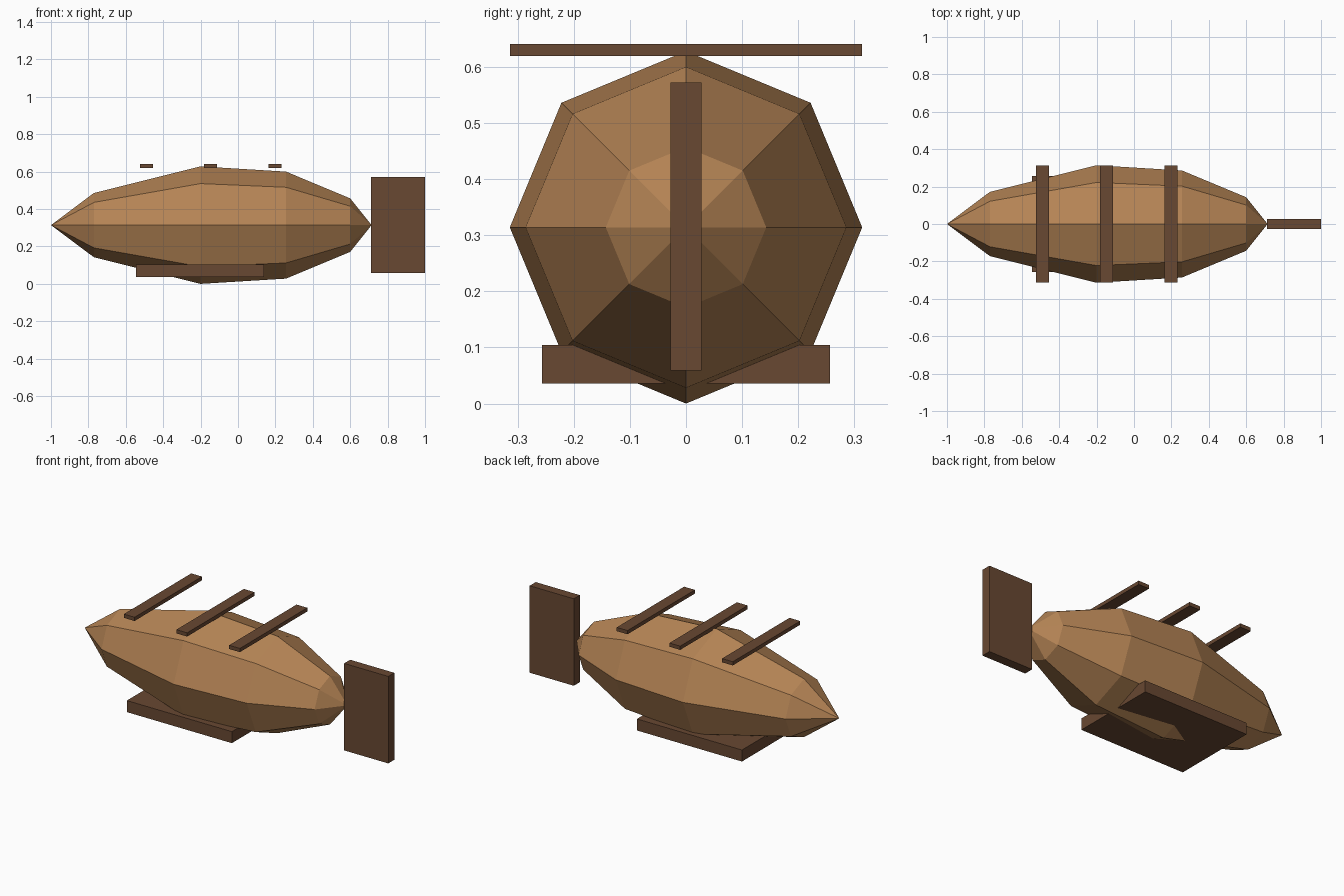
import bpy, bmesh
from math import sin, cos, pi

if "Cube" in bpy.data.objects:
    bpy.data.objects.remove(bpy.data.objects["Cube"])


def material(name, color):
    m = bpy.data.materials.new(name)
    m.diffuse_color = (*color, 1)
    m.use_nodes = True
    m.node_tree.nodes["Principled BSDF"].inputs["Base Color"].default_value = m.diffuse_color
    return m


tan = material("tan_wood", (0.46, 0.23, 0.09))
dark = material("dark_wood", (0.14, 0.065, 0.032))


def add_object(name, bm, mat):
    bmesh.ops.recalc_face_normals(bm, faces=bm.faces)
    mesh = bpy.data.meshes.new(name)
    bm.to_mesh(mesh)
    bm.free()
    mesh.materials.append(mat)
    obj = bpy.data.objects.new(name, mesh)
    bpy.context.collection.objects.link(obj)
    return obj


def box(name, lo, hi, mat):
    bm = bmesh.new()
    bmesh.ops.create_cube(bm, size=1)
    for v in bm.verts:
        v.co = [(a + b) / 2 + c * (b - a) for a, b, c in zip(lo, hi, v.co)]
    return add_object(name, bm, mat)


def spindle(name, nose, rings, tail, z, sides, mat):
    """Faceted body along x: pointed ends joined by rings of (x, radius)."""
    bm = bmesh.new()
    loops = [[bm.verts.new((x, r * cos(2 * pi * i / sides), z + r * sin(2 * pi * i / sides)))
              for i in range(sides)] for x, r in rings]
    tips = [bm.verts.new((x, 0, z)) for x in (nose, tail)]
    for i in range(sides):
        j = (i + 1) % sides
        for a, b in zip(loops, loops[1:]):
            bm.faces.new((a[i], a[j], b[j], b[i]))
        bm.faces.new((tips[0], loops[0][j], loops[0][i]))
        bm.faces.new((tips[1], loops[-1][i], loops[-1][j]))
    return add_object(name, bm, mat)


# Eight-sided body
spindle("body", -1.0, [(-0.77, 0.172), (-0.2, 0.314), (0.257, 0.286), (0.6, 0.143)],
        0.714, 0.314, 8, tan)

# Tail fin
box("tail_fin", (0.712, -0.028, 0.059), (1.0, 0.028, 0.572), dark)

# Belly plate
box("belly_plate", (-0.545, -0.257, 0.036), (0.14, 0.257, 0.104), dark)

# Cross slats above the body
for n, x in enumerate((-0.49, -0.147, 0.197)):
    box(f"cross_slat_{n + 1}", (x - 0.035, -0.314, 0.619), (x + 0.035, 0.314, 0.641), dark)
